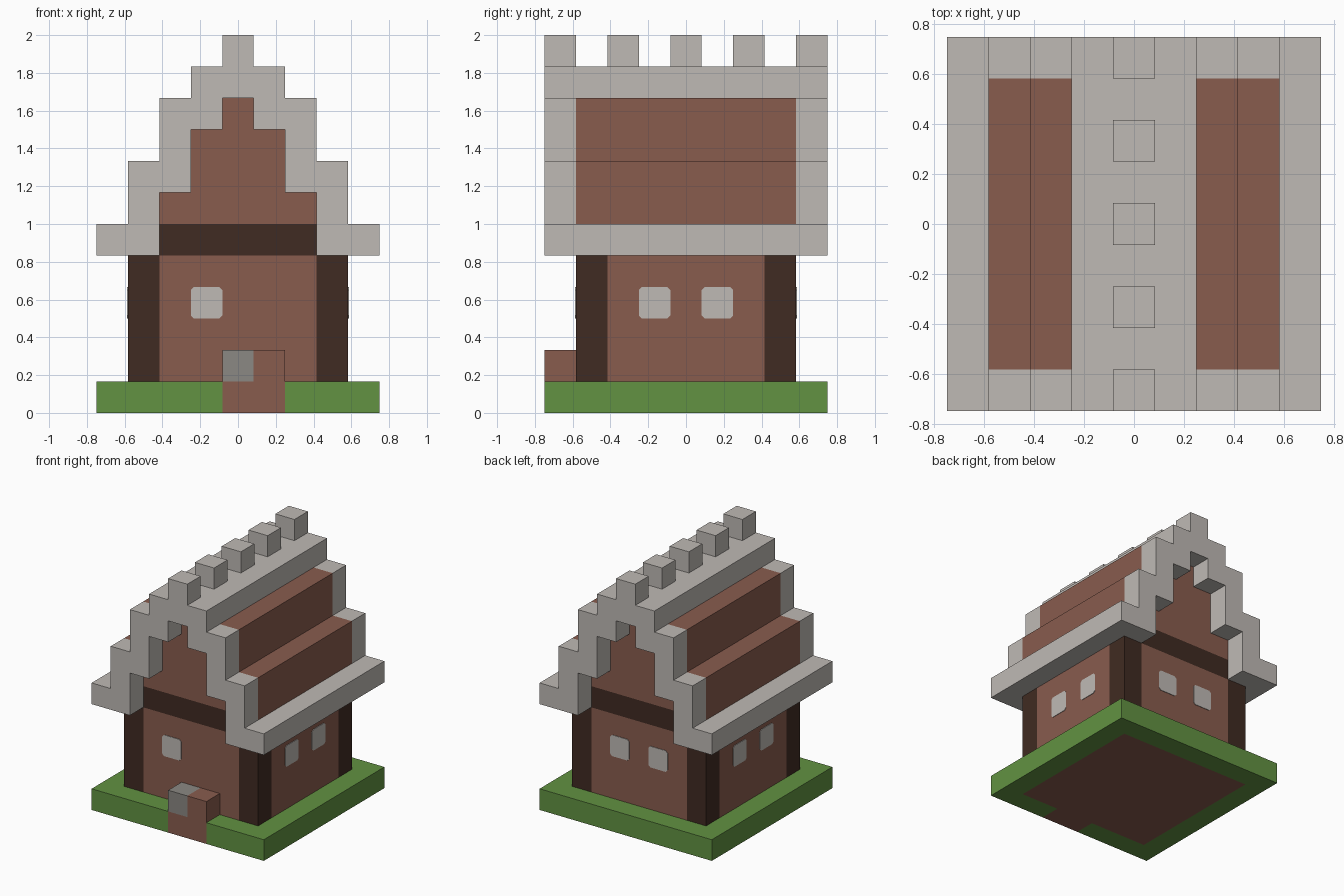
import bpy
import bmesh
from mathutils import Vector

U = 1 / 6  # one building block

if "Cube" in bpy.data.objects:
    bpy.data.objects.remove(bpy.data.objects["Cube"], do_unlink=True)


def material(name, color):
    mat = bpy.data.materials.new(name)
    mat.use_nodes = True
    mat.diffuse_color = (*color, 1)
    mat.node_tree.nodes["Principled BSDF"].inputs["Base Color"].default_value = (*color, 1)
    return mat


BRICK = material("red brown brick", (0.25, 0.107, 0.076))
STONE = material("pale stone", (0.52, 0.49, 0.46))
TIMBER = material("dark timber", (0.051, 0.024, 0.016))
GRASS = material("grass green", (0.122, 0.287, 0.054))
SLATE = material("grey slab", (0.258, 0.246, 0.227))


def prism(name, points, along, mat):
    """Extrude a closed outline, in block units, by a vector."""
    bm = bmesh.new()
    face = bm.faces.new([bm.verts.new(Vector(p) * U) for p in points])
    extruded = bmesh.ops.extrude_face_region(bm, geom=[face], use_keep_orig=True)
    moved = [v for v in extruded["geom"] if isinstance(v, bmesh.types.BMVert)]
    bmesh.ops.translate(bm, verts=moved, vec=Vector(along) * U)
    bmesh.ops.recalc_face_normals(bm, faces=bm.faces)
    mesh = bpy.data.meshes.new(name)
    bm.to_mesh(mesh)
    bm.free()
    mesh.materials.append(mat)
    obj = bpy.data.objects.new(name, mesh)
    bpy.context.collection.objects.link(obj)
    return obj


def box(name, x, y, z, mat):
    corners = [(x[0], y[0]), (x[1], y[0]), (x[1], y[1]), (x[0], y[1])]
    return prism(name, [(a, b, z[0]) for a, b in corners], (0, 0, z[1] - z[0]), mat)


def steps(levels):
    """Right-hand stair outline from (half width, bottom, top) levels."""
    return [p for w, low, high in levels for p in ((w, low), (w, high))]


def mirrored(points):
    return points + [(-x, z) for x, z in reversed(points)]


def window(name, side, offset):
    """Thin pane with clipped corners on one of the four walls."""
    h, c = 0.5, 0.4
    outline = [(-c, -h), (c, -h), (h, -c), (h, c), (c, h), (-c, h), (-h, c), (-h, -c)]
    axis, sign = side
    wall, depth = sign * 3.47, sign * 0.055
    if axis == "x":
        prism(name, [(wall, offset + a, 3.5 + b) for a, b in outline], (depth, 0, 0), STONE)
    else:
        prism(name, [(offset + a, wall, 3.5 + b) for a, b in outline], (0, depth, 0), STONE)


# Lawn border, left open where the doorstep meets the floor
lawn = [(-0.5, -4.5), (-4.5, -4.5), (-4.5, 4.5), (4.5, 4.5), (4.5, -4.5), (1.5, -4.5),
        (1.5, -3.5), (3.5, -3.5), (3.5, 3.5), (-3.5, 3.5), (-3.5, -3.5), (-0.5, -3.5)]
prism("lawn", [(x, y, 0) for x, y in lawn], (0, 0, 1), GRASS)
box("floor", (-3.5, 3.5), (-3.5, 3.5), (0, 1), BRICK)

# Doorstep with a grey slab in its upper corner
box("doorstep_base", (-0.5, 1.5), (-4.5, -3.5), (0, 1), BRICK)
box("doorstep_block", (0.5, 1.5), (-4.5, -3.5), (1, 2), BRICK)
box("doorstep_slab", (-0.5, 0.5), (-4.5, -3.5), (1, 2), SLATE)

# Walls, corner posts and the timber band above them
box("front_back_walls", (-2.5, 2.5), (-3.5, 3.5), (1, 5), BRICK)
box("side_walls", (-3.5, 3.5), (-2.5, 2.5), (1, 5), BRICK)
for sx, right in ((-1, "right"), (1, "left")):
    for sy, front in ((-1, "front"), (1, "back")):
        box(f"{front}_{right}_post", sorted((sx * 2.5, sx * 3.5)),
            sorted((sy * 2.5, sy * 3.5)), (1, 5), TIMBER)
box("timber_band", (-3.5, 3.5), (-3.5, 3.5), (5, 6), TIMBER)

# Windows
window("front_window", ("y", -1), -1)
for offset in (-1, 1):
    window("back_window", ("y", 1), offset)
    window("left_window", ("x", 1), offset)
    window("right_window", ("x", -1), offset)

# Stepped brick roof
roof = mirrored(steps([(3.5, 6, 8), (2.5, 8, 10)]))
prism("roof", [(x, -3.5, z) for x, z in roof], (0, 7, 0), BRICK)

# Stone gable frames at both ends
outer = steps([(4.5, 5, 6), (3.5, 6, 8), (2.5, 8, 10), (1.5, 10, 11)])
inner = steps([(2.5, 5, 7), (1.5, 7, 9), (0.5, 9, 10)])
frame = mirrored(outer) + [(-x, z) for x, z in inner] + inner[::-1]
for name, y in (("front_gable_frame", -4.5), ("back_gable_frame", 3.5)):
    prism(name, [(x, y, z) for x, z in frame], (0, 1, 0), STONE)

# Stone eaves, ridge and ridge blocks
box("left_eave", (3.5, 4.5), (-3.5, 3.5), (5, 6), STONE)
box("right_eave", (-4.5, -3.5), (-3.5, 3.5), (5, 6), STONE)
box("ridge", (-1.5, 1.5), (-3.5, 3.5), (10, 11), STONE)
for y in range(-4, 5, 2):
    box("ridge_block", (-0.5, 0.5), (y - 0.5, y + 0.5), (11, 12), STONE)
